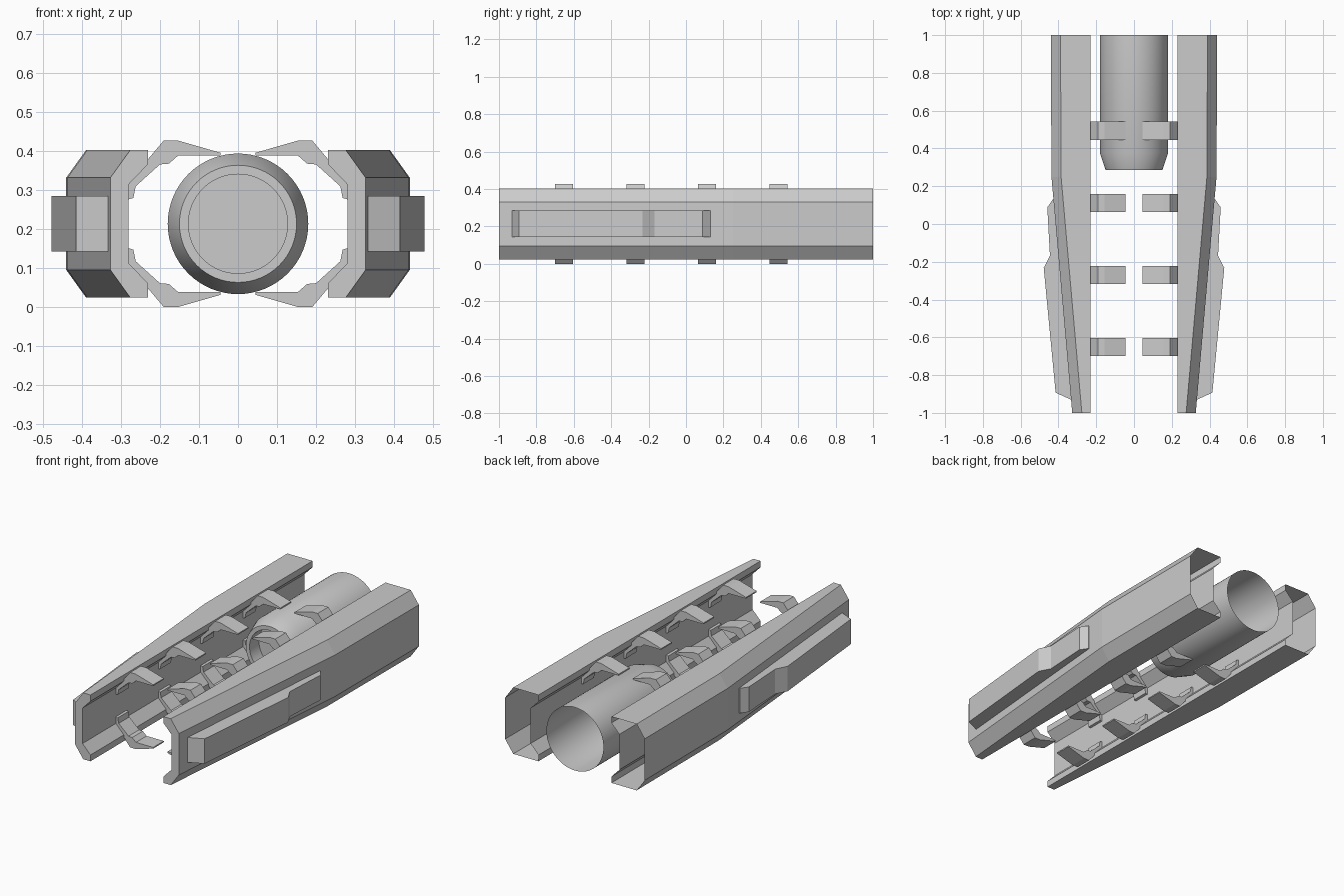
import bpy, bmesh
from math import cos, sin, tau, radians

if "Cube" in bpy.data.objects:
    bpy.data.objects.remove(bpy.data.objects["Cube"])

ZC = 0.2135  # height of the symmetry plane


def make(name, bm):
    bmesh.ops.recalc_face_normals(bm, faces=bm.faces[:])
    me = bpy.data.meshes.new(name)
    bm.to_mesh(me)
    bm.free()
    ob = bpy.data.objects.new(name, me)
    bpy.context.collection.objects.link(ob)
    ob.location.z = ZC
    return ob


def loft(name, sections, cap_first=True, cap_last=True):
    """Skin closed loops of 3D points into a tube."""
    bm = bmesh.new()
    loops = [[bm.verts.new(p) for p in s] for s in sections]
    n = len(loops[0])
    for a, b in zip(loops, loops[1:]):
        for i in range(n):
            j = (i + 1) % n
            bm.faces.new((a[i], a[j], b[j], b[i]))
    if cap_first:
        bm.faces.new(loops[0])
    if cap_last:
        bm.faces.new(loops[-1])
    return make(name, bm)


def mirror(ob, x=True, z=False):
    m = ob.modifiers.new("mirror", 'MIRROR')
    m.use_axis = (x, False, z)
    m.use_mirror_merge = False


# Side rails: hollow channel, tapering to a closed front, open at the back
def rail_section(y, outer):
    half = [(0.28, 0.101), (0.23, 0.153), (0.23, 0.189),
            (outer - 0.051, 0.189), (outer, 0.118)]
    prof = half + [(x, -z) for x, z in reversed(half)]
    return [(x, y, z) for x, z in prof]


rail = loft("side_rail", [rail_section(-1, 0.327), rail_section(0.25, 0.437),
                          rail_section(1, 0.44)], cap_last=False)
mirror(rail)

# Raised panels on the outer sides of the rails
panel = [(0.333, -0.93), (0.415, -0.893), (0.478, -0.232), (0.445, -0.168),
         (0.459, 0.088), (0.43, 0.13), (0.415, 0.13), (0.32, -0.93)]
side_panel = loft("side_panel", [[(x, y, z) for x, y in panel] for z in (-0.071, 0.071)])
mirror(side_panel)

# Hooked clips gripping the centre, four rows of four
clip = [(0.283, 0.062), (0.268, 0.066), (0.262, 0.096), (0.2, 0.152),
        (0.177, 0.154), (0.153, 0.175), (0.045, 0.175), (0.045, 0.182),
        (0.155, 0.2135), (0.19, 0.2135), (0.235, 0.16), (0.283, 0.106)]
clips = loft("clip", [[(x, y, z) for x, z in clip] for y in (-0.7, -0.604)])
arr = clips.modifiers.new("rows", 'ARRAY')
arr.count = 4
arr.use_relative_offset = False
arr.use_constant_offset = True
arr.constant_offset_displace = (0, 0.382, 0)
mirror(clips, z=True)

# Central barrel: open at the back, bevelled nose with a recessed disc
N = 64
rings = [(1, 0.18), (0.375, 0.18), (0.285, 0.15), (0.285, 0.127), (0.37, 0.127)]
barrel = loft("barrel", [[(r * cos(tau * i / N), y, r * sin(tau * i / N))
                          for i in range(N)] for y, r in rings], cap_first=False)
bpy.context.view_layer.objects.active = barrel
barrel.select_set(True)
bpy.ops.object.shade_smooth_by_angle(angle=radians(20))
